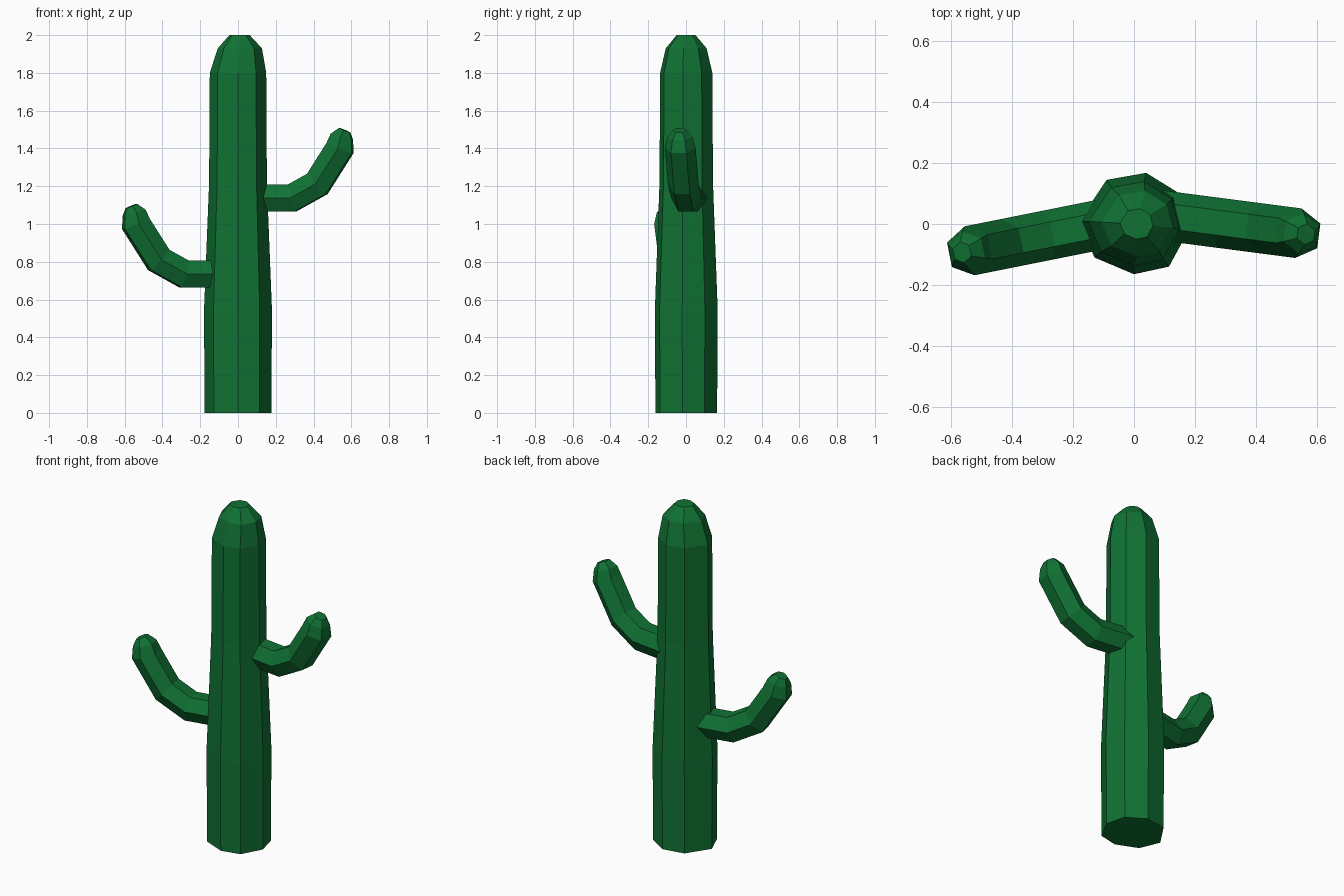
import bpy, math
from mathutils import Vector

if "Cube" in bpy.data.objects:
    bpy.data.objects.remove(bpy.data.objects["Cube"])

green = bpy.data.materials.new("cactus green")
green.diffuse_color = (0.0052, 0.168, 0.034, 1)
green.use_nodes = True
green.node_tree.nodes["Principled BSDF"].inputs["Base Color"].default_value = green.diffuse_color


def loft(name, rings):
    """Skin a list of equal-sized rings and cap both ends."""
    n = len(rings[0])
    verts = [v for ring in rings for v in ring]
    faces = [tuple(range(n))[::-1],
             tuple(range(len(verts) - n, len(verts)))]
    for k in range(len(rings) - 1):
        for i in range(n):
            a, b = k * n + i, k * n + (i + 1) % n
            faces.append((a, b, b + n, a + n))
    mesh = bpy.data.meshes.new(name)
    mesh.from_pydata(verts, [], faces)
    mesh.materials.append(green)
    obj = bpy.data.objects.new(name, mesh)
    bpy.context.collection.objects.link(obj)
    return obj


# Trunk: slightly irregular octagon, tapered, with a blunt rounded top
section = [(.18, -.02), (.15, .10), (.04, .168), (-.09, .145),
           (-.18, .01), (-.13, -.11), (0, -.165), (.115, -.14)]
# (height, scale, x shift)
levels = [(0, .98, 0), (.54, 1.0, 0), (1.22, .85, 0), (1.8, .83, 0),
          (1.93, .65, .01), (2.0, .30, .008)]
loft("trunk", [[Vector((x * s + dx, y * s, z)) for x, y in section]
               for z, s, dx in levels])


# Arms: hexagonal tubes along a bent path, flat side up
def arm(name, path, radii):
    pts = [Vector(p) for p in path]
    flat = pts[-1] - pts[0]
    side = Vector((0, 0, 1)).cross(Vector((flat.x, flat.y, 0))).normalized()
    rings = []
    for i, (p, r) in enumerate(zip(pts, radii)):
        d0 = (pts[i] - pts[i - 1]).normalized() if i else (pts[1] - pts[0]).normalized()
        d1 = (pts[i + 1] - pts[i]).normalized() if i < len(pts) - 1 else d0
        t = (d0 + d1).normalized()
        up = t.cross(side).normalized() / t.dot(d0)
        rings.append([p + r * (side * math.cos(a) + up * math.sin(a))
                      for a in (k * math.pi / 3 for k in range(6))])
    loft(name, rings)


profile = [(.06, 0), (.285, 0), (.42, .075), (.54, .265), (.55, .325), (.565, .36)]
radii = [.082, .082, .082, .082, .066, .035]
arm("right_arm", [(x, .04 - .13 * x, 1.137 + z) for x, z in profile], radii)
arm("left_arm", [(-x, .02 - .2 * x, .735 + z) for x, z in profile], radii)
